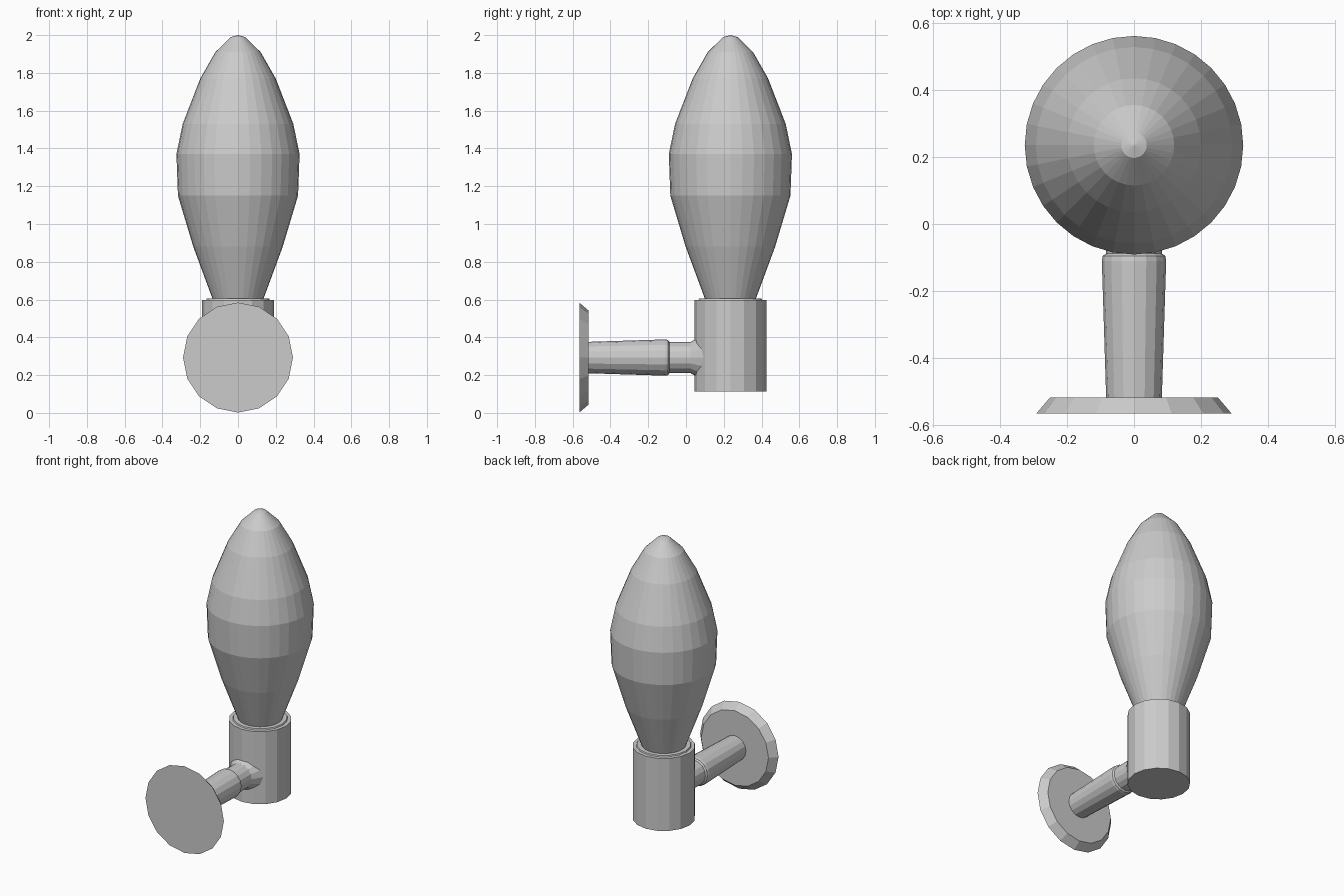
import bpy, bmesh, math
from mathutils import Matrix

if "Cube" in bpy.data.objects:
    bpy.data.objects.remove(bpy.data.objects["Cube"])

grey = bpy.data.materials.new("plain grey")
grey.diffuse_color = (0.6, 0.6, 0.6, 1)
grey.use_nodes = True
grey.node_tree.nodes["Principled BSDF"].inputs["Base Color"].default_value = grey.diffuse_color


def lathe(name, profile, sides, matrix):
    """Revolve (radius, height) points about local z; radius 0 makes a pole."""
    bm = bmesh.new()
    rings = []
    for r, h in profile:
        if r == 0:
            rings.append([bm.verts.new((0, 0, h))] * sides)
        else:
            rings.append([bm.verts.new((r * math.cos(2 * math.pi * i / sides),
                                        r * math.sin(2 * math.pi * i / sides), h))
                          for i in range(sides)])
    for a, b in zip(rings, rings[1:]):
        for i in range(sides):
            j = (i + 1) % sides
            bm.faces.new(list(dict.fromkeys((a[i], a[j], b[j], b[i]))))
    # Close open ends
    if profile[0][0] > 0:
        bm.faces.new(rings[0][::-1])
    if profile[-1][0] > 0:
        bm.faces.new(rings[-1])
    bm.transform(matrix)
    bmesh.ops.recalc_face_normals(bm, faces=bm.faces)
    mesh = bpy.data.meshes.new(name)
    bm.to_mesh(mesh)
    bm.free()
    mesh.materials.append(grey)
    obj = bpy.data.objects.new(name, mesh)
    bpy.context.collection.objects.link(obj)
    return obj


upright = Matrix.Translation((0, 0.235, 0))
# Local z runs along world +y
sideways = Matrix.Translation((0, 0, 0.293)) @ Matrix.Rotation(-math.pi / 2, 4, 'X')

# Flame-shaped bulb
lathe("bulb", [(0.13, 0.59), (0.137, 0.61), (0.237, 0.88), (0.318, 1.15),
               (0.326, 1.37), (0.293, 1.53), (0.2, 1.77), (0.12, 1.91),
               (0.038, 1.99), (0, 2.0)], 32, upright)

# Socket cup with a slightly raised inner lip
lathe("socket", [(0.191, 0.112), (0.191, 0.598), (0.168, 0.598),
                 (0.165, 0.606), (0.14, 0.606)], 16, upright)

# Arm with collar and flared joint into the socket
lathe("arm", [(0.083, -0.52), (0.096, -0.11), (0.093, -0.095), (0.083, -0.088),
              (0.083, 0.025), (0.125, 0.095)], 16, sideways)

# Bevelled wall plate
lathe("wall_plate", [(0.291, -0.565), (0.25, -0.517)], 16, sideways)
